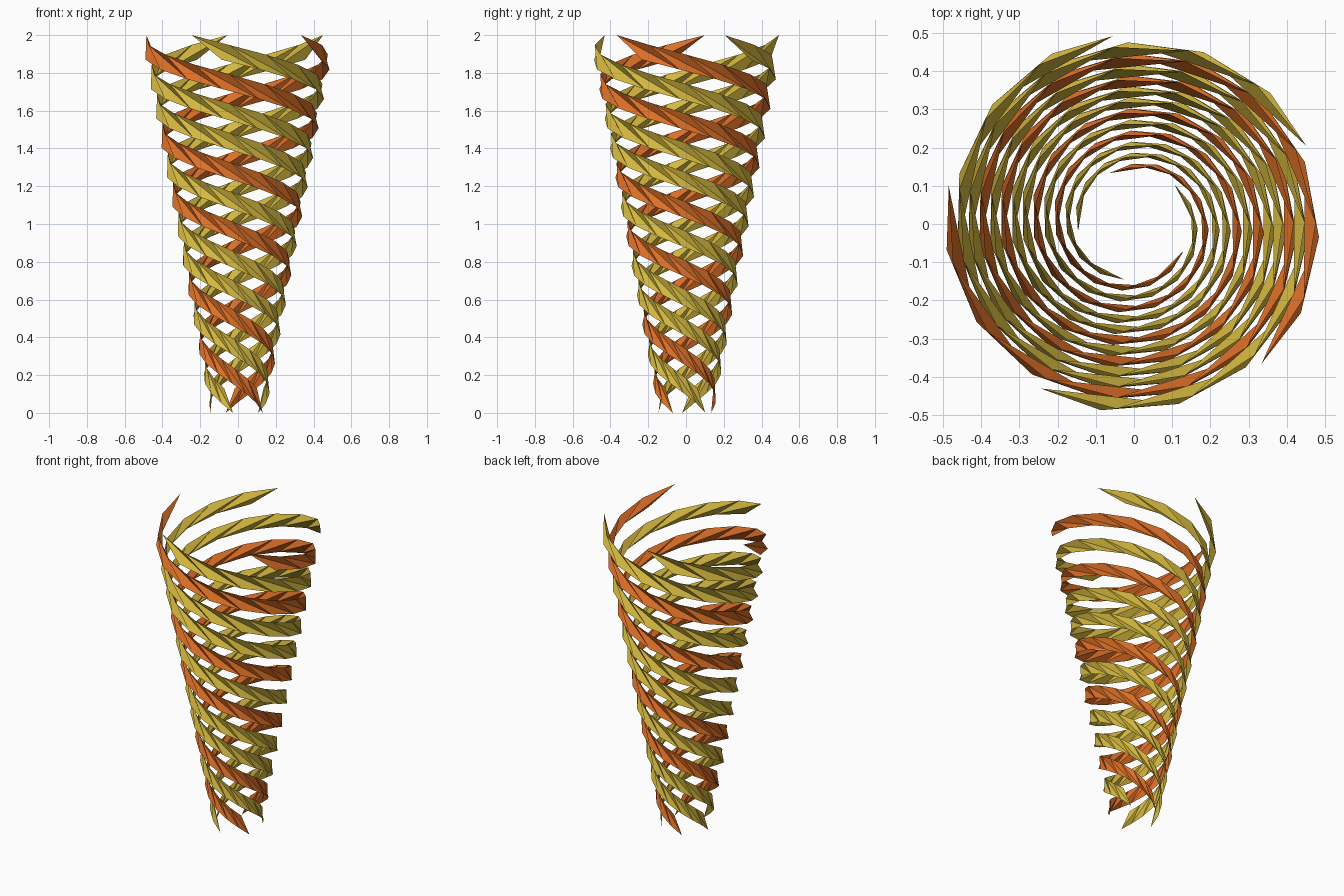
import bpy
import bmesh
from math import radians, cos, sin

if "Cube" in bpy.data.objects:
    bpy.data.objects.remove(bpy.data.objects["Cube"], do_unlink=True)

HEIGHT = 2.0
R_BOTTOM, R_TOP = 0.148, 0.495
SEGMENTS = 36
STEP = 24.0                       # degrees per segment
LEAD = 19.5                       # degrees the lower rail runs ahead
DROP = 0.13                       # height between paired rail points
FALL = (HEIGHT - DROP) / SEGMENTS


def material(name, rgb):
    m = bpy.data.materials.new(name)
    m.use_nodes = True
    m.diffuse_color = (*rgb, 1)
    m.node_tree.nodes["Principled BSDF"].inputs["Base Color"].default_value = (*rgb, 1)
    return m


orange = material("orange", (0.72, 0.16, 0.02))
yellow = material("yellow", (0.66, 0.48, 0.05))


def polar(angle, r, z):
    a = radians(angle)
    return (r * cos(a), r * sin(a), z)


def strip(name, start, mat):
    """Folded ribbon winding down; paired rail points share one radius."""
    bm = bmesh.new()
    upper, lower = [], []
    for i in range(SEGMENTS + 1):
        r = R_TOP + (R_BOTTOM - R_TOP) * i / SEGMENTS
        angle = start + i * STEP
        z = HEIGHT - i * FALL
        upper.append(bm.verts.new(polar(angle, r, z)))
        lower.append(bm.verts.new(polar(angle + LEAD, r, z - DROP)))
    for i in range(SEGMENTS):
        bm.faces.new((upper[i], lower[i], lower[i + 1]))
        bm.faces.new((upper[i], lower[i + 1], upper[i + 1]))
    mesh = bpy.data.meshes.new(name)
    bm.to_mesh(mesh)
    bm.free()
    mesh.materials.append(mat)
    ob = bpy.data.objects.new(name, mesh)
    bpy.context.collection.objects.link(ob)


# Five strips spaced evenly round the cone
for k, mat in enumerate((yellow, yellow, orange, yellow, orange)):
    strip(f"spiral_strip_{k + 1}", 24.4 + 72 * k, mat)
